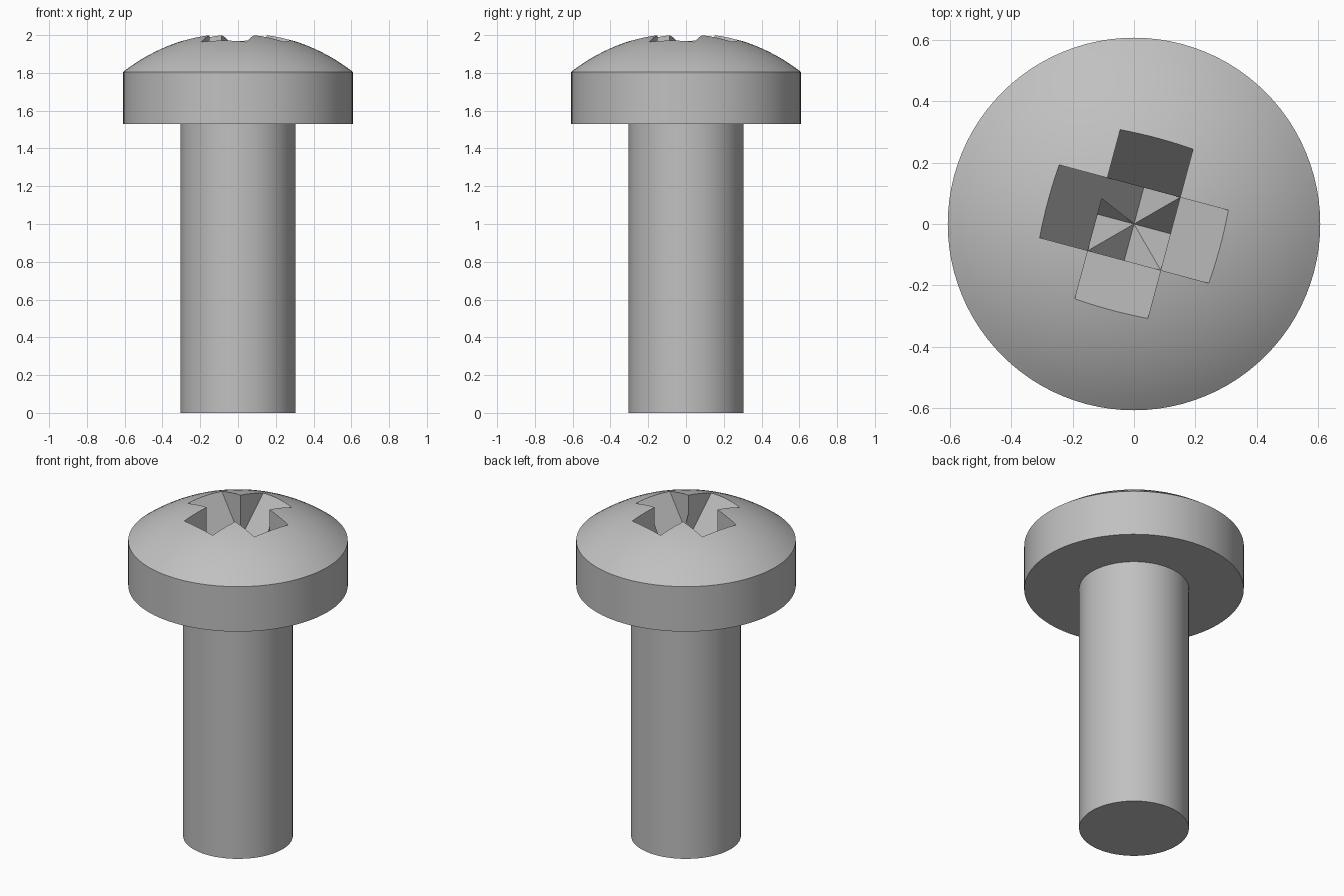
import bpy, bmesh, math
from mathutils import Matrix, Vector

cube = bpy.data.objects.get("Cube")
if cube:
    bpy.data.objects.remove(cube, do_unlink=True)

HEAD_R, SHAFT_R = 0.608, 0.304
HEAD_Z, RIM_Z, APEX_Z = 1.53, 1.805, 2.015
SLOT_HALF, SLOT_REACH, SLOT_SLOPE = 0.123, 0.286, 1.4

steel = bpy.data.materials.new("grey steel")
steel.use_nodes = True
GREY = (0.53, 0.53, 0.53, 1)
steel.diffuse_color = GREY
steel.node_tree.nodes["Principled BSDF"].inputs["Base Color"].default_value = GREY


def finish(name, bm):
    bmesh.ops.recalc_face_normals(bm, faces=bm.faces)
    mesh = bpy.data.meshes.new(name)
    bm.to_mesh(mesh)
    bm.free()
    mesh.materials.append(steel)
    obj = bpy.data.objects.new(name, mesh)
    bpy.context.collection.objects.link(obj)
    return obj


def lathe(name, profile, steps=96):
    """Spin an (r, z) profile that starts and ends on the axis."""
    bm = bmesh.new()
    verts = [bm.verts.new((r, 0, z)) for r, z in profile]
    edges = [bm.edges.new(pair) for pair in zip(verts, verts[1:])]
    bmesh.ops.spin(bm, geom=verts + edges, axis=(0, 0, 1), cent=(0, 0, 0),
                   angle=math.tau, steps=steps, use_duplicate=False)
    bmesh.ops.remove_doubles(bm, verts=bm.verts, dist=1e-4)
    return finish(name, bm)


def activate(obj):
    bpy.ops.object.select_all(action='DESELECT')
    obj.select_set(True)
    bpy.context.view_layer.objects.active = obj


# Head: straight rim under a spherical dome
rise = APEX_Z - RIM_Z
ball_r = (HEAD_R ** 2 + rise ** 2) / (2 * rise)
arc = math.asin(HEAD_R / ball_r)
dome = [(ball_r * math.sin(arc * i / 16),
         APEX_Z - ball_r * (1 - math.cos(arc * i / 16))) for i in range(16, -1, -1)]
head = lathe("head", [(0, HEAD_Z), (HEAD_R, HEAD_Z)] + dome)

# Shaft: plain cylinder
shaft = lathe("shaft", [(0, 0), (SHAFT_R, 0), (SHAFT_R, HEAD_Z), (0, HEAD_Z)])

# Drive recess: two crossing V-shaped slots
edge_r2 = SLOT_REACH ** 2 + SLOT_HALF ** 2
edge_z = APEX_Z - ball_r + math.sqrt(ball_r ** 2 - edge_r2)
tip_z = edge_z - SLOT_SLOPE * SLOT_REACH
top_z = APEX_Z + 0.1
spread = (top_z - tip_z) / SLOT_SLOPE
for turn in (-15, 75):
    bm = bmesh.new()
    face = bm.faces.new([bm.verts.new((x, -SLOT_HALF, z)) for x, z in
                         ((0, tip_z), (spread, top_z), (-spread, top_z))])
    new = bmesh.ops.extrude_face_region(bm, geom=[face])["geom"]
    bmesh.ops.translate(bm, vec=Vector((0, 2 * SLOT_HALF, 0)),
                        verts=[g for g in new if isinstance(g, bmesh.types.BMVert)])
    bm.transform(Matrix.Rotation(math.radians(turn), 4, 'Z'))
    cutter = finish("slot_cutter", bm)
    cutter.hide_render = True
    cut = head.modifiers.new("slot", 'BOOLEAN')
    cut.operation, cut.solver, cut.object = 'DIFFERENCE', 'EXACT', cutter
    activate(head)
    bpy.ops.object.modifier_apply(modifier=cut.name)
    bpy.data.objects.remove(cutter, do_unlink=True)

for part in (head, shaft):
    activate(part)
    bpy.ops.object.shade_smooth_by_angle(angle=math.radians(25))
